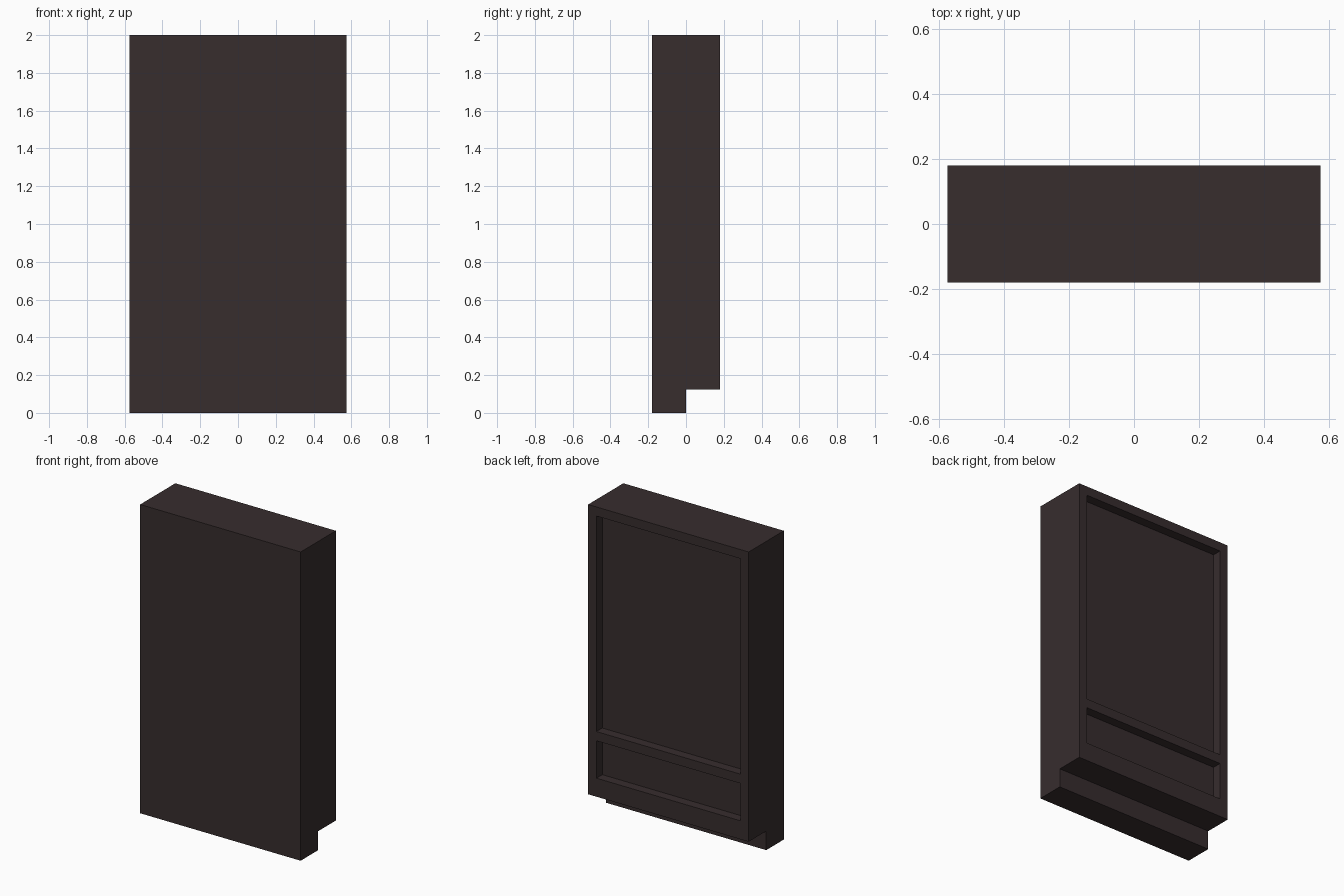
import bpy, bmesh

if "Cube" in bpy.data.objects:
    bpy.data.objects.remove(bpy.data.objects["Cube"])

W, D, H = 0.575, 0.18, 2.0      # half width, half depth, height
KICK = 0.123                    # height of the recessed toe space
BORDER, DEPTH = 0.059, 0.06     # frame width and recess depth

wood = bpy.data.materials.new("dark brown wood")
wood.diffuse_color = (0.038, 0.026, 0.027, 1)
wood.use_nodes = True
wood.node_tree.nodes["Principled BSDF"].inputs["Base Color"].default_value = wood.diffuse_color


def extrude_x(name, profile, half_width):
    """Extrude a (y, z) profile symmetrically along x."""
    bm = bmesh.new()
    face = bm.faces.new([bm.verts.new((-half_width, y, z)) for y, z in profile])
    out = bmesh.ops.extrude_face_region(bm, geom=[face])
    moved = [g for g in out["geom"] if isinstance(g, bmesh.types.BMVert)]
    bmesh.ops.translate(bm, verts=moved, vec=(2 * half_width, 0, 0))
    bmesh.ops.recalc_face_normals(bm, faces=bm.faces)
    mesh = bpy.data.meshes.new(name)
    bm.to_mesh(mesh)
    bm.free()
    mesh.materials.append(wood)
    obj = bpy.data.objects.new(name, mesh)
    bpy.context.collection.objects.link(obj)
    return obj


# Cabinet body with the toe space stepped in at the bottom of the back
body = extrude_x("cabinet_body", [(-D, 0), (0, 0), (0, KICK), (D, KICK), (D, H), (-D, H)], W)

# Large upper and small lower recessed panels
for name, z0, z1 in (("upper_recess", 0.545, H - BORDER), ("lower_recess", 0.243, 0.485)):
    cutter = extrude_x(name + "_cutter",
                       [(D - DEPTH, z0), (D + 0.1, z0), (D + 0.1, z1), (D - DEPTH, z1)],
                       W - BORDER)
    cutter.hide_render = True
    cutter.hide_set(True)
    mod = body.modifiers.new(name, 'BOOLEAN')
    mod.operation = 'DIFFERENCE'
    mod.solver = 'EXACT'
    mod.object = cutter

# Apply the cuts, then discard the cutters
bpy.context.view_layer.objects.active = body
body.select_set(True)
for mod in list(body.modifiers):
    cutter = mod.object
    bpy.ops.object.modifier_apply(modifier=mod.name)
    bpy.data.objects.remove(cutter)
